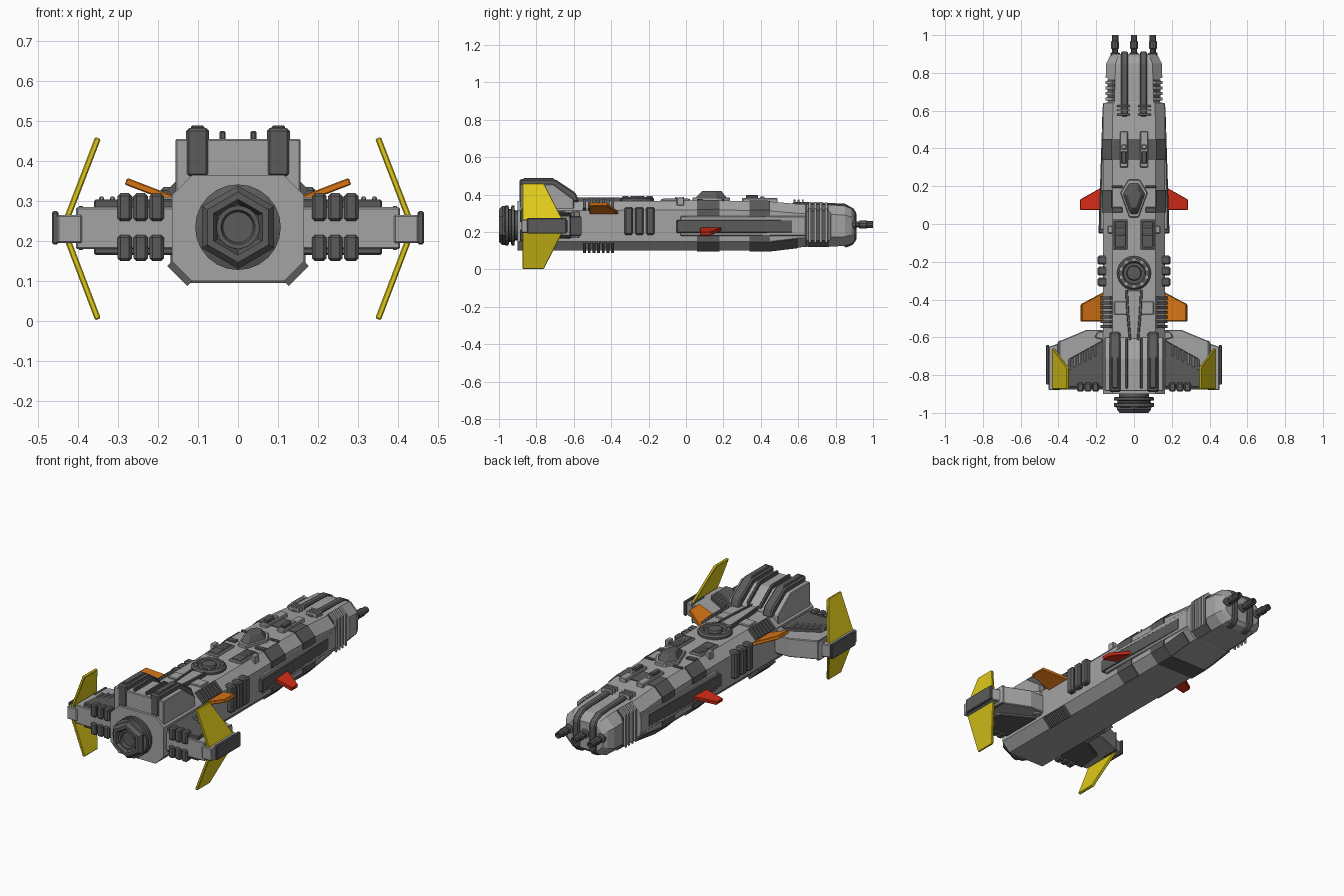
import bpy, bmesh, math
from mathutils import Vector

if "Cube" in bpy.data.objects:
    bpy.data.objects.remove(bpy.data.objects["Cube"])


def material(name, rgb):
    m = bpy.data.materials.new(name)
    m.diffuse_color = (*rgb, 1)
    m.use_nodes = True
    m.node_tree.nodes["Principled BSDF"].inputs["Base Color"].default_value = m.diffuse_color
    return m


LIGHT = material("light_grey", (0.37, 0.37, 0.37))
DARK = material("dark_grey", (0.105, 0.105, 0.105))
YELLOW = material("yellow", (0.74, 0.59, 0.01))
ORANGE = material("orange", (0.70, 0.18, 0.008))
RED = material("red", (0.66, 0.025, 0.008))


def finish(name, bm, mat, mirror=False, bevel=0.0, solid=0.0, smooth=False):
    bmesh.ops.recalc_face_normals(bm, faces=bm.faces[:])
    me = bpy.data.meshes.new(name)
    bm.to_mesh(me)
    bm.free()
    me.materials.append(mat)
    if smooth:
        me.shade_smooth()
        for e in me.edges:
            e.use_edge_sharp = False
    ob = bpy.data.objects.new(name, me)
    bpy.context.collection.objects.link(ob)
    if solid:
        s = ob.modifiers.new("thickness", 'SOLIDIFY')
        s.thickness, s.offset = solid, 0
    if bevel:
        b = ob.modifiers.new("bevel", 'BEVEL')
        b.width, b.segments = bevel, 1
    if mirror:
        ob.modifiers.new("mirror", 'MIRROR').use_mirror_merge = False
    return ob


def loft(bm, rings, cap=True):
    vs = [[bm.verts.new(p) for p in r] for r in rings]
    n = len(vs[0])
    for a, b in zip(vs, vs[1:]):
        for i in range(n):
            bm.faces.new((a[i], a[(i + 1) % n], b[(i + 1) % n], b[i]))
    if cap:
        bm.faces.new(vs[0])
        bm.faces.new(vs[-1])


def box(name, mat, x, y, z, mirror=False, bevel=0.004):
    bm = bmesh.new()
    loft(bm, [[(x[0], y[0], h), (x[1], y[0], h), (x[1], y[1], h), (x[0], y[1], h)] for h in z])
    return finish(name, bm, mat, mirror, bevel)


def plan(name, mat, pts, z, mirror=False, top=1.0, bevel=0.004):
    # outline in x,y raised in z, optionally tapered
    bm = bmesh.new()
    c = sum((Vector(p) for p in pts), Vector((0, 0))) / len(pts)
    loft(bm, [[(*p, z[0]) for p in pts],
              [(*(c + (Vector(p) - c) * top), z[1]) for p in pts]])
    return finish(name, bm, mat, mirror, bevel)


def side(name, mat, pts, x, mirror=False, bevel=0.004):
    # outline in y,z extruded in x
    bm = bmesh.new()
    loft(bm, [[(h, *p) for p in pts] for h in x])
    return finish(name, bm, mat, mirror, bevel)


def fin(name, mat, pts, thick):
    bm = bmesh.new()
    bm.faces.new([bm.verts.new(p) for p in pts])
    return finish(name, bm, mat, True, 0.003, thick)


def turn(name, mat, prof, centre, axis, seg=24, mirror=False):
    # lathe (radius, height) profile around the y or z axis
    bm = bmesh.new()
    rings = []
    for r, h in prof:
        ring = []
        for i in range(seg):
            a = 2 * math.pi * i / seg
            u, v = r * math.sin(a), r * math.cos(a)
            p = (u, h, v) if axis == 'y' else (u, v, h)
            ring.append(Vector(p) + Vector(centre))
        rings.append(ring)
    loft(bm, rings)
    return finish(name, bm, mat, mirror)


# ---- hull: octagonal sections (y, half width, bottom, top, chamfer)
SECT = [(-0.9, .165, .10, .365, .05), (0.2, .165, .10, .368, .05), (.45, .165, .10, .363, .05),
        (.6, .162, .118, .35, .05), (.64, .16, .12, .348, .05), (.645, .138, .122, .346, .035),
        (.77, .136, .123, .345, .035), (.775, .15, .123, .345, .05), (.85, .147, .125, .34, .05),
        (.885, .13, .138, .325, .045), (.9, .112, .155, .305, .04)]


def ring(y, off=0.0):
    for a, b in zip(SECT, SECT[1:]):
        if a[0] <= y <= b[0]:
            t = (y - a[0]) / (b[0] - a[0])
            w, lo, hi, c = [p + (q - p) * t for p, q in zip(a[1:], b[1:])]
            break
    w, lo, hi = w + off, lo - off, hi + off
    return [(w, y, lo + c), (w, y, hi - c), (w - c, y, hi), (c - w, y, hi),
            (-w, y, hi - c), (-w, y, lo + c), (c - w, y, lo), (w - c, y, lo)]


def band(name, mat, spans, off, faces=range(8)):
    # raised plates that follow the chosen hull sides
    bm = bmesh.new()
    for y0, y1 in spans:
        for i in faces:
            j = (i + 1) % 8
            loft(bm, [[r[i], r[j], q[j], q[i]] for r, q in
                      [(ring(y0, o), ring(y1, o)) for o in (-.004, off)]])
    return finish(name, bm, mat)


bm = bmesh.new()
loft(bm, [ring(s[0]) for s in SECT])
finish("hull", bm, LIGHT)
band("front_band", DARK, [(.34, .449)], .004)
band("middle_band", DARK, [(.06, .18)], .004, (0, 1, 3, 4, 5, 7))
band("lower_bow_plates", DARK, [(.45, .6)], .004, (5, 7))
band("bow_recess", DARK, [(.65, .765)], .003, (0, 1, 3, 4, 5, 7))
band("bow_louvres", LIGHT, [(.655 + .029 * i, .669 + .029 * i) for i in range(4)], .014, (0, 1, 3, 4))
ribs = [(-.55 + .025 * i, -.535 + .025 * i) for i in range(7)]
band("chamfer_ribs", DARK, ribs, .012, (1, 3, 5, 7))

# ---- side armour strips and blocks
plan("side_strip", DARK, [(.15, -.05), (.188, -.05), (.168, .57), (.15, .57)], (.195, .265), True)
plan("side_strip_rail", LIGHT, [(.15, -.03), (.180, -.03), (.165, .64), (.15, .64)], (.18, .285), True)
for i in range(3):
    y = -.33 + .058 * i
    box(f"side_block_{i}", DARK, (.14, .194), (y, y + .046), (.185, .335), True, .008)

# ---- nose: dark pipes wrapping the bow and three barrels
outer = [(.57, .36), (.6, .362), (.85, .352), (.897, .325), (.912, .30), (.912, .16), (.89, .13), (.85, .116)]
inner = [(.84, .14), (.87, .17), (.87, .29), (.82, .32), (.57, .33)]
side("bow_pipe", DARK, outer + inner, (.032, .07), True, .006)
barrel = [(.026, .88), (.026, .905), (.016, .91), (.016, .925), (.022, .93), (.022, .965),
          (.018, .97), (.018, 1.0), (.011, 1.0), (.011, .97)]
for n, x in (("left", -.1), ("centre", 0), ("right", .1)):
    turn(f"gun_barrel_{n}", DARK, barrel, (x, 0, .24), 'y', 10)
for i in range(3):
    y = .575 + .022 * i
    box(f"bow_rib_{i}", LIGHT, (.02, .09), (y, y + .01), (.34, .374), True, .002)

# ---- upper deck details
box("deck_block", LIGHT, (.032, .075), (.3, .49), (.35, .382), True)
box("deck_slot", DARK, (.04, .068), (.32, .385), (.36, .398), True)
box("deck_slot_cap", LIGHT, (.04, .068), (.395, .42), (.36, .39), True)
box("canopy_rail", DARK, (.06, .118), (.19, .205), (.35, .377), True)
box("canopy_rail_rear", DARK, (.06, .118), (.06, .09), (.35, .377), True)
hexa = [(-.03, .235), (.03, .235), (.072, .165), (.025, .035), (-.025, .035), (-.072, .165)]
plan("canopy_frame", LIGHT, hexa, (.355, .385))
plan("canopy", DARK, [(x * .85, .13 + (y - .13) * .85) for x, y in hexa], (.38, .42), False, .6)
box("intake_frame", LIGHT, (.035, .11), (-.135, .025), (.355, .376), True)
box("intake", DARK, (.042, .103), (-.125, .015), (.36, .38), True)
for i in range(2):
    box(f"intake_bar_{i}", LIGHT, (.05, .095), (-.06 + .04 * i, -.05 + .04 * i), (.36, .387), True, .002)
box("deck_lug", LIGHT, (.112, .14), (-.05, -.01), (.34, .385), True)

# ---- turret ring with studs
turn("turret_ring", DARK, [(.09, .35), (.09, .378), (.08, .388), (.062, .388), (.055, .378),
                           (.04, .378), (.036, .392), (.015, .394)], (0, -.26, 0), 'z')
for i in range(10):
    a = math.tau * i / 10
    turn(f"turret_stud_{i}", LIGHT, [(.009, .38), (.009, .394)],
         (.071 * math.sin(a), -.26 + .071 * math.cos(a), 0), 'z', 8)

# ---- spine behind the turret
plan("spine", LIGHT, [(-.045, -.35), (.045, -.35), (.025, -.62), (-.025, -.62)], (.355, .38))
plan("spine_rail", DARK, [(.032, -.35), (.046, -.35), (.04, -.47), (.026, -.62), (.014, -.62), (.026, -.47)],
     (.355, .386), True, 1, .002)
box("spine_arm", LIGHT, (.035, .105), (-.48, -.41), (.355, .375), True)

# ---- dorsal stack over the engine
side("dorsal_base", LIGHT, [(-.885, .32), (-.885, .456), (-.71, .456), (-.6, .375), (-.6, .32)], (-.156, .156))
side("dorsal_pod", DARK, [(-.89, .36), (-.89, .483), (-.70, .483), (-.59, .41), (-.57, .36)], (.072, .13), True, .008)
side("dorsal_pod_ridge", DARK, [(-.87, .47), (-.87, .489), (-.71, .489), (-.69, .47)], (.084, .118), True)
side("dorsal_fin", DARK, [(-.87, .36), (-.87, .475), (-.71, .475), (-.61, .40), (-.60, .36)], (.031, .046), True, .003)

# ---- engine
C = (0, 0, .235)
turn("engine_rings", DARK, [(.08, -.89), (.08, -.915), (.107, -.918), (.107, -.933), (.088, -.936), (.088, -.946),
                            (.107, -.949), (.107, -.966), (.09, -.972)], C, 'y')
turn("engine_nozzle", DARK, [(.104, -.96), (.104, -.982), (.088, -1.0), (.07, -1.0), (.058, -.972), (.01, -.972)], C, 'y', 6)
turn("engine_tube", DARK, [(.054, -.96), (.054, -.988), (.043, -.988), (.038, -.974), (.005, -.974)], C, 'y')

# ---- wings
plan("wing", LIGHT, [(.14, -.56), (.25, -.56), (.405, -.625), (.405, -.875), (.14, -.875)], (.18, .285), True)
plate = [(.14, -.60), (.2, -.635), (.345, -.715), (.36, -.865), (.14, -.865)]
plan("wing_plate_top", DARK, plate, (.28, .304), True)
plan("wing_plate_bottom", DARK, plate, (.166, .185), True)
plan("wing_root", LIGHT, [(.14, -.57), (.19, -.57), (.21, -.6), (.14, -.62)], (.17, .31), True)
plan("wing_tip", LIGHT, [(.39, -.63), (.452, -.65), (.452, -.88), (.39, -.88)], (.195, .266), True)
box("wing_end_plate", DARK, (.449, .465), (-.85, -.64), (.192, .275), True)
plan("wing_seam", DARK, [(.388, -.615), (.398, -.62), (.398, -.72), (.388, -.72)], (.178, .288), True, 1, 0)
for i in range(6):
    x, y = .2 + .027 * i, -.655 - .0145 * i
    box(f"wing_rib_{i}", LIGHT, (x, x + .012), (y - .045, y + .012), (.17, .312), True, .003)
for i in range(3):
    x = .185 + .04 * i
    for n, z in (("upper", (.25, .32)), ("lower", (.15, .216))):
        box(f"thruster_block_{n}_{i}", DARK, (x, x + .036), (-.888, -.84), z, True, .007)

# ---- coloured fins
fin("upper_tail_fin", YELLOW, [(.432, -.875, .245), (.35, -.875, .458), (.35, -.76, .458), (.432, -.65, .245)], .015)
fin("lower_tail_fin", YELLOW, [(.432, -.875, .22), (.35, -.875, .005), (.35, -.76, .005), (.432, -.65, .22)], .015)
fin("rear_fin", ORANGE, [(.14, -.515, .296), (.28, -.515, .35), (.28, -.425, .35), (.14, -.35, .296)], .018)
fin("front_fin", RED, [(.15, .075, .222), (.283, .075, .19), (.283, .13, .19), (.15, .205, .222)], .02)
